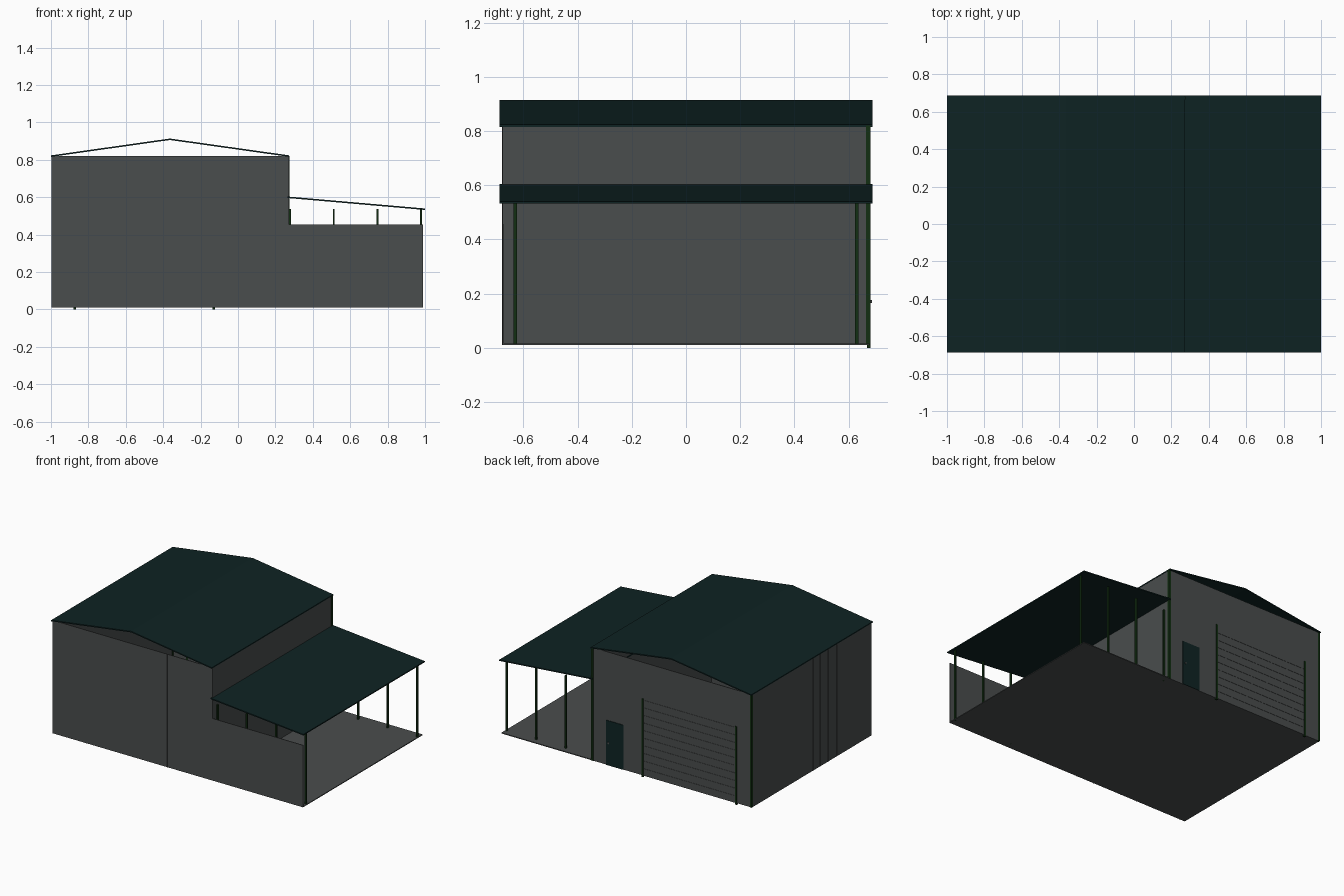
import bpy, bmesh

if "Cube" in bpy.data.objects:
    bpy.data.objects.remove(bpy.data.objects["Cube"])

def material(name, rgb):
    m = bpy.data.materials.new(name)
    m.diffuse_color = (*rgb, 1)
    m.use_nodes = True
    m.node_tree.nodes["Principled BSDF"].inputs["Base Color"].default_value = m.diffuse_color
    return m

GREY = material("charcoal cladding", (0.068, 0.074, 0.074))
TEAL = material("dark teal roofing", (0.0045, 0.017, 0.017))
GREEN = material("dark green trim", (0.006, 0.028, 0.006))

def mesh_object(name, bm, mat):
    bmesh.ops.recalc_face_normals(bm, faces=bm.faces)
    me = bpy.data.meshes.new(name)
    bm.to_mesh(me)
    bm.free()
    me.materials.append(mat)
    ob = bpy.data.objects.new(name, me)
    bpy.context.collection.objects.link(ob)
    return ob

def add_box(bm, x0, x1, y0, y1, z0, z1):
    vs = bmesh.ops.create_cube(bm, size=1)["verts"]
    for v in vs:
        v.co = (x0 if v.co.x < 0 else x1, y0 if v.co.y < 0 else y1, z0 if v.co.z < 0 else z1)

def boxes(name, mat, *dims):
    bm = bmesh.new()
    for d in dims:
        add_box(bm, *d)
    return mesh_object(name, bm, mat)

def roof(name, top, t=0.008):
    # sheet following the top line in x/z, extruded along y
    bm = bmesh.new()
    prof = top + [(x, z - t) for x, z in reversed(top)]
    f = bm.faces.new([bm.verts.new((x, -0.688, z)) for x, z in prof])
    ext = bmesh.ops.extrude_face_region(bm, geom=[f])["geom"]
    bmesh.ops.translate(bm, vec=(0, 1.376, 0), verts=[g for g in ext if isinstance(g, bmesh.types.BMVert)])
    return mesh_object(name, bm, mat=TEAL)

L, R, Y, B, H, T = -0.996, 0.272, 0.677, 0.01, 0.82, 0.005

# floor slab and walls (gables stay open under the roof)
boxes("floor", GREY, (L, 0.99, -Y, Y, B, B + 0.006))
boxes("front_wall", GREY, (L, R, -Y, -Y + T, B, H))
boxes("back_wall", GREY, (L, R, Y - T, Y, B, H))
boxes("left_wall", GREY, (L, L + T, -Y, Y, B, H))
boxes("right_wall", GREY, (R - T, R, -Y, Y, B, H))
boxes("carport_low_wall", GREY, (R, 0.99, -Y, -Y + T, B, 0.455))

# cladding seams
boxes("front_seams", GREY, *[(x - .002, x + .002, -Y - .002, -Y, B, H) for x in
      (-.95, -.82, -.73, -.59, -.456, -.36, -.224, -.088, .008, .136)])
boxes("left_seams", GREY, *[(L - .002, L, y - .002, y + .002, B, H) for y in
      (.16, -.02, -.10, -.19, -.285)])

# roofs
roof("main_roof", [(-1, 0.824), (-0.364, 0.914), (0.274, 0.824)])
roof("carport_roof", [(0.264, 0.604), (1, 0.54)])

# carport posts, two rows of four
boxes("carport_posts", GREEN, *[(x - .005, x + .005, y - .007, y + .007, B, 0.538)
      for x in (.279, .512, .745, .979) for y in (-.63, .63)])

# back corner trims and roller door jambs
boxes("corner_trims", GREEN, (L - .002, L + .012, Y - .012, Y + .004, B, H),
      (R - .012, R + .003, Y - .012, Y + .004, B, H))
boxes("door_jambs", GREEN, *[(x - .007, x + .007, Y - .008, Y + .005, 0, 0.56) for x in (-.873, -.13)])

# roller door slats
n, top = 10, 0.555
step = (top - B) / n
boxes("roller_door", GREY, *[(-.866, -.137, Y, Y + .002, B + i * step, B + (i + 1) * step - .004)
                             for i in range(n)])

# side door with handle
boxes("entry_door", TEAL, (0.02, 0.158, Y, Y + .004, B, 0.33))
boxes("door_handle", GREY, (0.132, 0.142, Y + .004, Y + .009, 0.165, 0.177))
